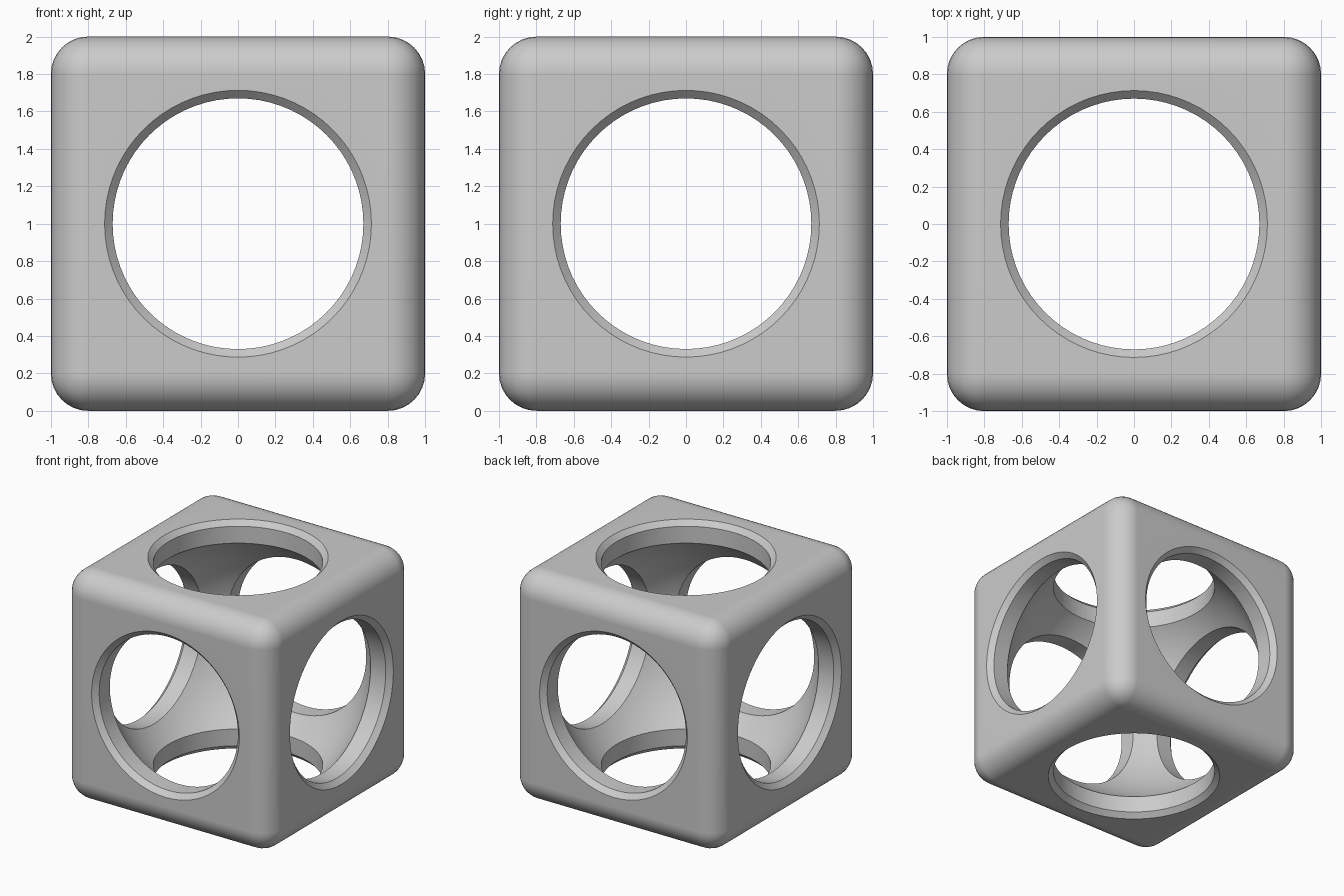
import bpy
import bmesh
from math import pi, radians
from mathutils import Matrix, Vector

if "Cube" in bpy.data.objects:
    bpy.data.objects.remove(bpy.data.objects["Cube"], do_unlink=True)

HOLE, CHAMFER, HOLLOW, ROUND = 0.67, 0.043, 1.052, 0.2
CENTRE = Vector((0, 0, 1))

grey = bpy.data.materials.new("plain grey")
grey.use_nodes = True
colour = (0.6, 0.6, 0.6, 1)
grey.diffuse_color = colour
grey.node_tree.nodes["Principled BSDF"].inputs["Base Color"].default_value = colour


def make_object(name, bm):
    bmesh.ops.recalc_face_normals(bm, faces=bm.faces)
    mesh = bpy.data.meshes.new(name)
    bm.to_mesh(mesh)
    bm.free()
    mesh.materials.append(grey)
    obj = bpy.data.objects.new(name, mesh)
    obj.location = CENTRE
    bpy.context.collection.objects.link(obj)
    return obj


def hole_cutter(name, rotation):
    """Round bar that flares at both ends, for a chamfered through hole."""
    bm = bmesh.new()
    flare = 0.1
    half = [(HOLE, 1 - CHAMFER), (HOLE + CHAMFER + flare, 1 + flare)]
    profile = [(r, -z) for r, z in reversed(half)] + half
    steps = 72
    rings = []
    for r, z in profile:
        ring = bmesh.ops.create_circle(
            bm, segments=steps, radius=r, matrix=Matrix.Translation((0, 0, z)))
        rings.append(ring["verts"])
    for low, high in zip(rings, rings[1:]):
        for i in range(steps):
            j = (i + 1) % steps
            bm.faces.new((low[i], low[j], high[j], high[i]))
    bm.faces.new(rings[0])
    bm.faces.new(rings[-1])
    bm.transform(rotation)
    return make_object(name, bm)


# Rounded cube body
bm = bmesh.new()
bmesh.ops.create_cube(bm, size=2)
body = make_object("cube_frame", bm)
bevel = body.modifiers.new("rounded edges", "BEVEL")
bevel.width = ROUND
bevel.segments = 8

# Spherical hollow and the three through holes
bm = bmesh.new()
bmesh.ops.create_uvsphere(bm, u_segments=96, v_segments=48, radius=HOLLOW)
cutters = [
    make_object("hollow_cutter", bm),
    hole_cutter("vertical_hole_cutter", Matrix.Identity(4)),
    hole_cutter("front_hole_cutter", Matrix.Rotation(pi / 2, 4, "X")),
    hole_cutter("side_hole_cutter", Matrix.Rotation(pi / 2, 4, "Y")),
]
for cutter in cutters:
    cutter.hide_render = True
    cut = body.modifiers.new(cutter.name, "BOOLEAN")
    cut.operation = "DIFFERENCE"
    cut.solver = "EXACT"
    cut.object = cutter

# Apply the cuts and discard the cutters
bpy.ops.object.select_all(action="DESELECT")
body.select_set(True)
bpy.context.view_layer.objects.active = body
for name in [m.name for m in body.modifiers]:
    bpy.ops.object.modifier_apply(modifier=name)
for cutter in cutters:
    bpy.data.objects.remove(cutter, do_unlink=True)

# Smooth curves with crisp hole rims and level flat faces
bpy.ops.object.shade_smooth_by_angle(angle=radians(30))
normals = body.modifiers.new("flat face normals", "WEIGHTED_NORMAL")
normals.keep_sharp = True
